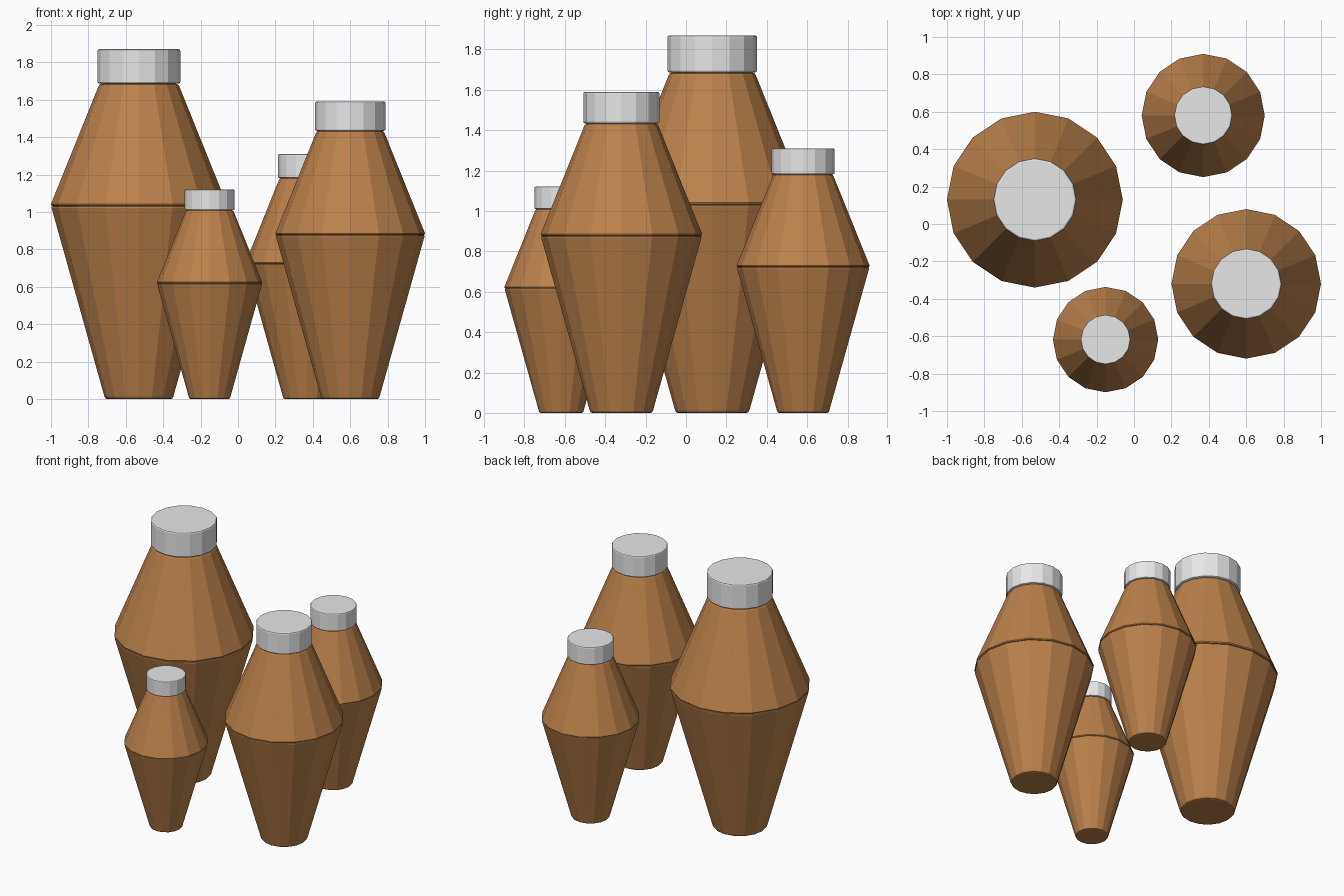
import bpy
import bmesh
from math import cos, sin, tau

cube = bpy.data.objects.get("Cube")
if cube:
    bpy.data.objects.remove(cube, do_unlink=True)

SIDES = 16


def material(name, rgb):
    mat = bpy.data.materials.new(name)
    mat.use_nodes = True
    mat.diffuse_color = (*rgb, 1)
    mat.node_tree.nodes["Principled BSDF"].inputs["Base Color"].default_value = (*rgb, 1)
    return mat


brown = material("brown clay", (0.5, 0.22, 0.07))
grey = material("light grey lid", (0.8, 0.8, 0.8))


def lathe(name, profile, mat, place, scale):
    """Closed flat-faced solid turned from (radius, height) points, bottom to top."""
    bm = bmesh.new()
    rings = [[bm.verts.new((r * cos(tau * i / SIDES), r * sin(tau * i / SIDES), z))
              for i in range(SIDES)] for r, z in profile]
    for low, high in zip(rings, rings[1:]):
        for i in range(SIDES):
            j = (i + 1) % SIDES
            bm.faces.new((low[i], low[j], high[j], high[i]))
    bm.faces.new(rings[0][::-1])
    bm.faces.new(rings[-1])
    mesh = bpy.data.meshes.new(name)
    bm.to_mesh(mesh)
    bm.free()
    mesh.materials.append(mat)
    obj = bpy.data.objects.new(name, mesh)
    obj.location = (*place, 0)
    obj.scale = (scale,) * 3
    bpy.context.collection.objects.link(obj)


# Profiles of the largest jar; chamfers leave a groove at the waist and neck
LOWER = [(0.17, 0), (0.178, 0.003), (0.184, 0.012), (0.467, 1.022), (0.466, 1.028), (0.459, 1.031)]
UPPER = [(0.459, 1.031), (0.468, 1.034), (0.47, 1.042), (0.216, 1.672), (0.209, 1.682), (0.198, 1.686)]
LID = [(0.212, 1.686), (0.219, 1.689), (0.222, 1.696), (0.222, 1.86), (0.219, 1.867), (0.212, 1.87)]

# Jars: name, position, height
JARS = [("large", (-0.53, 0.13), 1.87),
        ("medium", (0.6, -0.32), 1.59),
        ("small", (0.37, 0.58), 1.31),
        ("tiny", (-0.152, -0.618), 1.12)]

for size, place, height in JARS:
    scale = height / 1.87
    lathe(size + "_jar_lower_body", LOWER, brown, place, scale)
    lathe(size + "_jar_upper_body", UPPER, brown, place, scale)
    lathe(size + "_jar_lid", LID, grey, place, scale)
